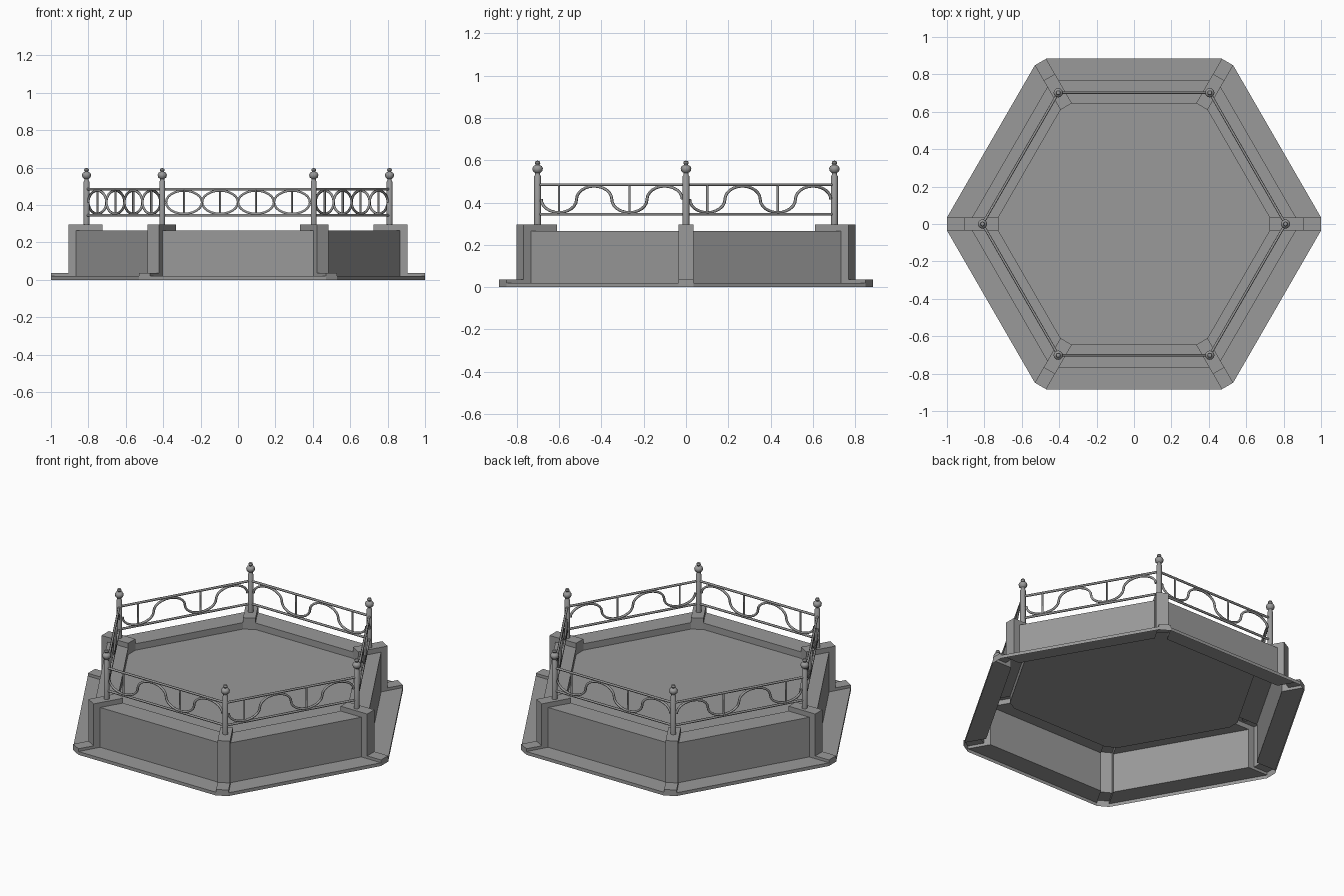
import bpy, bmesh
from math import sin, cos, pi, radians
from mathutils import Vector

if "Cube" in bpy.data.objects:
    bpy.data.objects.remove(bpy.data.objects["Cube"])

HALF = 0.035                    # half width of the corner strips
PANEL = [(1.0, 0), (1.0, 0.02), (0.866, 0.02), (0.866, 0.265), (0.725, 0.265), (0.725, 0.225)]
CORNER = [(1.0, 0), (1.0, 0.037), (0.906, 0.037), (0.906, 0.295), (0.725, 0.295), (0.725, 0.225)]
POST_R = 0.81
Z_LOW, Z_HIGH = 0.345, 0.485

metal = bpy.data.materials.new("dark_grey")
metal.diffuse_color = (0.32, 0.32, 0.32, 1)
metal.use_nodes = True
metal.node_tree.nodes["Principled BSDF"].inputs["Base Color"].default_value = metal.diffuse_color


def finish(bm, name):
    bmesh.ops.remove_doubles(bm, verts=bm.verts, dist=1e-5)
    bmesh.ops.recalc_face_normals(bm, faces=bm.faces)
    me = bpy.data.meshes.new(name)
    bm.to_mesh(me)
    bm.free()
    me.materials.append(metal)
    ob = bpy.data.objects.new(name, me)
    bpy.context.collection.objects.link(ob)
    return ob


def strip_point(k, side, r, z):
    """Point at distance r along corner k, on one side of its strip."""
    a = radians(60 * k)
    return Vector((r * cos(a) - side * HALF * sin(a), r * sin(a) + side * HALF * cos(a), z))


# hollow hexagonal planter: wall panels, raised corner strips, sunken deck
bm = bmesh.new()


def face(pts):
    bm.faces.new([bm.verts.new(p) for p in pts])


for k in range(6):
    for i in range(5):
        (r0, z0), (r1, z1) = PANEL[i], PANEL[i + 1]
        face([strip_point(k, 1, r0, z0), strip_point(k + 1, -1, r0, z0),
              strip_point(k + 1, -1, r1, z1), strip_point(k, 1, r1, z1)])
        (r0, z0), (r1, z1) = CORNER[i], CORNER[i + 1]
        face([strip_point(k, -1, r0, z0), strip_point(k, 1, r0, z0),
              strip_point(k, 1, r1, z1), strip_point(k, -1, r1, z1)])
    # cheeks where the corner strip stands proud of the panels
    cheek = CORNER[1:5] + PANEL[4:0:-1]
    for s in (-1, 1):
        face([strip_point(k, s, r, z) for r, z in cheek])
face([strip_point(k, s, *PANEL[-1]) for k in range(6) for s in (-1, 1)])
finish(bm, "hexagonal_base")


# turned posts with ball finials
POST = [(0.016, 0.29), (0.016, 0.525), (0.012, 0.53), (0.012, 0.54), (0.022, 0.548),
        (0.025, 0.562), (0.020, 0.572), (0.009, 0.578), (0.013, 0.586), (0.010, 0.595), (0.0, 0.598)]


def lathe(name, x, y, profile, n=12):
    bm = bmesh.new()
    rings = [[bm.verts.new((x + r * cos(2 * pi * j / n), y + r * sin(2 * pi * j / n), z))
              for j in range(n)] for r, z in profile[:-1]]
    tip = bm.verts.new((x, y, profile[-1][1]))
    for a, b in zip(rings, rings[1:]):
        for j in range(n):
            bm.faces.new((a[j], a[(j + 1) % n], b[(j + 1) % n], b[j]))
    for j in range(n):
        bm.faces.new((rings[-1][j], rings[-1][(j + 1) % n], tip))
    ob = finish(bm, name)
    bpy.context.view_layer.objects.active = ob
    ob.select_set(True)
    bpy.ops.object.shade_smooth_by_angle(angle=radians(40))
    ob.select_set(False)


def rods(name, paths, radius):
    cu = bpy.data.curves.new(name, 'CURVE')
    cu.dimensions = '3D'
    cu.bevel_depth = radius
    cu.bevel_resolution = 1
    cu.use_fill_caps = True
    cu.materials.append(metal)
    for pts in paths:
        sp = cu.splines.new('POLY')
        sp.points.add(len(pts) - 1)
        for p, co in zip(sp.points, pts):
            p.co = (*co, 1)
    ob = bpy.data.objects.new(name, cu)
    bpy.context.collection.objects.link(ob)


# railings: two rails, a wave of half ellipses and upright bars per side
MID, AMP, STEP = (Z_LOW + Z_HIGH) / 2, 0.062, 0.2375
for k in range(6):
    a0, a1 = radians(60 * k), radians(60 * (k + 1))
    p0 = Vector((cos(a0), sin(a0), 0)) * POST_R
    p1 = Vector((cos(a1), sin(a1), 0)) * POST_R
    lathe(f"post_{k}", p0.x, p0.y, POST)

    def at(t, z):
        return p0.lerp(p1, t) + Vector((0, 0, z))

    first = 1 if k in (2, 3) else -1     # left sides mirror the right sides
    wave, bars = [], []
    for h in range(4):
        s = first * (-1) ** h
        c = 0.5 + (h - 1.5) * STEP
        for i in range(0 if h == 0 else 1, 13):
            u = pi * i / 12
            wave.append(at(c - STEP / 2 * cos(u), MID + s * AMP * sin(u)))
        if s < 0:
            bars.append([at(c, MID - AMP), at(c, Z_HIGH)])
    rods(f"rails_{k}", [[at(0, Z_LOW), at(1, Z_LOW)], [at(0, Z_HIGH), at(1, Z_HIGH)]], 0.007)
    rods(f"wave_{k}", [wave], 0.007)
    rods(f"bars_{k}", bars, 0.006)
